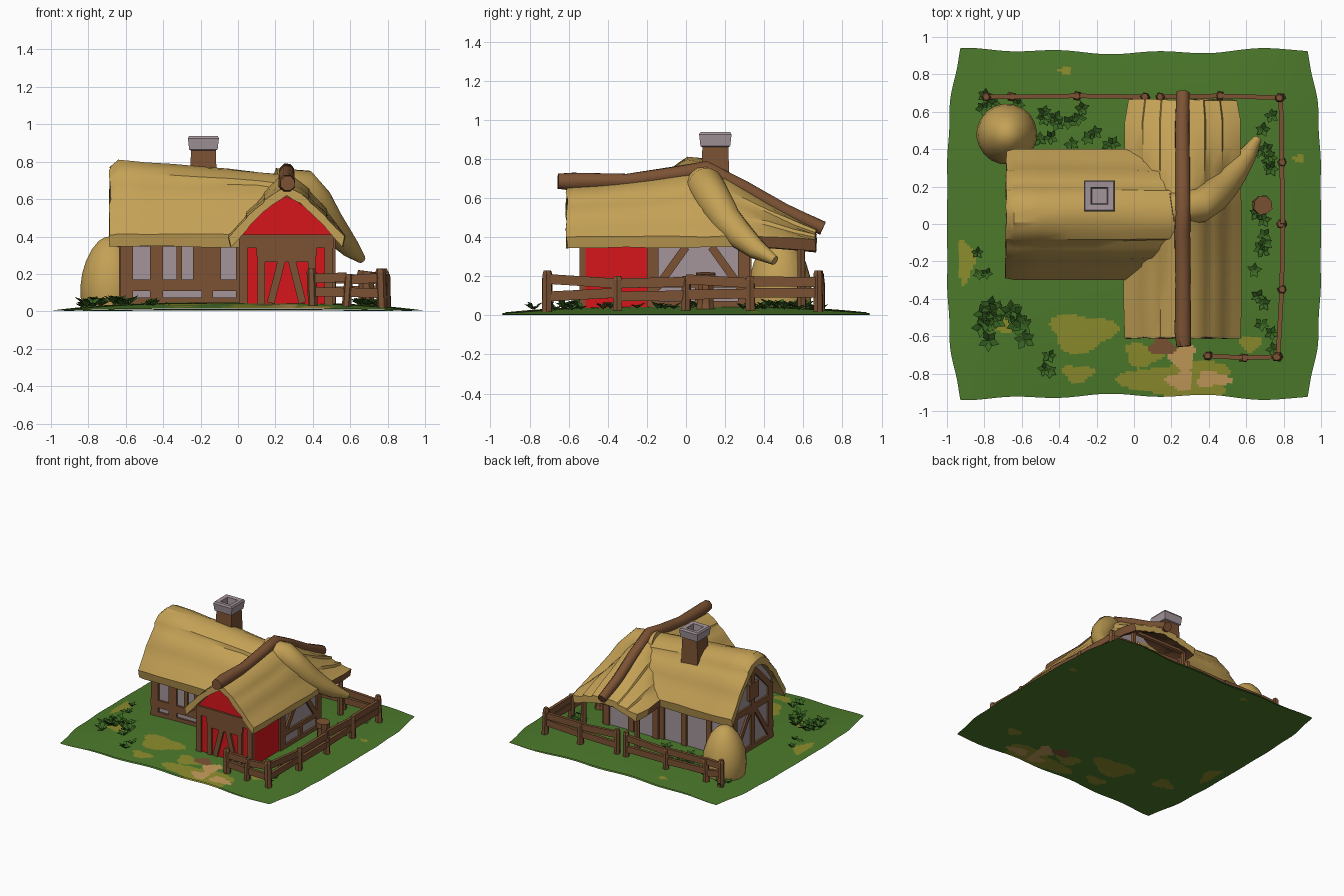
import bpy, bmesh, math, random
from mathutils import Vector, Matrix

if "Cube" in bpy.data.objects:
    bpy.data.objects.remove(bpy.data.objects["Cube"])

rng = random.Random(4)

def material(name, *c):
    m = bpy.data.materials.new(name)
    m.diffuse_color = (*c, 1)
    m.use_nodes = True
    m.node_tree.nodes["Principled BSDF"].inputs["Base Color"].default_value = m.diffuse_color
    return m

THATCH = material("straw", .55, .355, .092)
WOOD = material("wood", .20, .085, .034)
RED = material("red_paint", .68, .008, .011)
PLASTER = material("plaster", .37, .30, .325)
GRASS = material("grass", .072, .19, .024)
DRY = material("dry_grass", .26, .26, .026)
SAND = material("sand", .54, .32, .10)
LEAF = material("leaf", .04, .13, .016)

def finish(name, bm, *mats, smooth=None, normals=True, rule=None):
    if normals:
        bmesh.ops.recalc_face_normals(bm, faces=bm.faces)
    bm.normal_update()
    if rule:
        for f in bm.faces:
            f.material_index = int(rule(f))
    me = bpy.data.meshes.new(name)
    bm.to_mesh(me)
    bm.free()
    for m in mats:
        me.materials.append(m)
    ob = bpy.data.objects.new(name, me)
    bpy.context.collection.objects.link(ob)
    if smooth:
        bpy.ops.object.select_all(action='DESELECT')
        ob.select_set(True)
        bpy.context.view_layer.objects.active = ob
        bpy.ops.object.shade_smooth_by_angle(angle=math.radians(smooth))
    return ob

def skin(bm, rings):
    """Join closed rings of points into a capped solid."""
    vs = [[bm.verts.new(p) for p in r] for r in rings]
    n = len(vs[0])
    for a, b in zip(vs, vs[1:]):
        for i in range(n):
            bm.faces.new((a[i], a[(i + 1) % n], b[(i + 1) % n], b[i]))
    bm.faces.new(vs[0])
    bm.faces.new(vs[-1][::-1])

def tube(bm, pts, radii, n=8, wob=0.0):
    pts = [Vector(p) for p in pts]
    rings = []
    for i, p in enumerate(pts):
        t = (pts[min(i + 1, len(pts) - 1)] - pts[max(i - 1, 0)]).normalized()
        x = t.cross(Vector((1, 0, 0) if abs(t.z) > .9 else (0, 0, 1))).normalized()
        y = t.cross(x)
        rings.append([p + (x * math.cos(a) + y * math.sin(a)) * radii[i] * (1 + rng.uniform(-wob, wob))
                      for a in (math.tau * k / n + .4 for k in range(n))])
    skin(bm, rings)

def stick(bm, a, b, w, d, n):
    a, b, n = Vector(a), Vector(b), Vector(n)
    z = (b - a).normalized()
    r = Matrix((n, z.cross(n), z)).transposed().to_4x4()
    bmesh.ops.create_cube(bm, size=1, matrix=Matrix.Translation((a + b) / 2) @ r @ Matrix.Diagonal((d, w, (b - a).length, 1)))

def height(x, y):
    return .004 + .045 * max(0, 1 - abs(x) ** 3) * max(0, 1 - .75 * abs(y) ** 3)

# Ground: domed ragged sheet with coloured patches, and a flatter sheet closing it below
patches = [(-.28, -.58, .17, .10, 1), (-.3, -.8, .08, .045, 1), (-.9, -.2, .045, .11, 1), (.62, -.64, .06, .04, 1),
           (-.72, -.52, .08, .06, 1), (-.37, .82, .04, .02, 1), (.88, .35, .03, .02, 1), (.25, -.84, .29, .10, 1),
           (.05, -.7, .1, .06, 1), (.26, -.71, .07, .07, 2), (.25, -.84, .07, .05, 2), (.42, -.83, .09, .04, 2),
           (.15, -.655, .07, .045, 3)]
def patch(f):
    c, index = f.calc_center_median(), 0
    for px, py, rx, ry, m in patches:
        dx, dy = (c.x - px) / rx, (c.y - py) / ry
        if math.hypot(dx, dy) < 1 + .2 * math.sin(3 * math.atan2(dy, dx) + px * 20):
            index = m
    return index
for name, scale in (("ground", 1), ("ground_underside", .25)):
    bm = bmesh.new()
    bmesh.ops.create_grid(bm, x_segments=130, y_segments=130, size=1)
    for v in bm.verts:
        x, y = v.co.x, v.co.y
        X = x * (1 - .07 * abs(y) ** 4) - .012 * x ** 5 * math.sin(9 * y) ** 2 * abs(y)
        Y = y * (.915 + .035 * x * x * (1 - .5 * x ** 6) + .008 * math.sin(11 * x))
        v.co = (X, Y, height(x, y) * scale)
    if scale < 1:
        bmesh.ops.reverse_faces(bm, faces=bm.faces)
    finish(name, bm, GRASS, DRY, SAND, WOOD, smooth=60, normals=False, rule=patch)

# Roof section: rounded gable curve, shared by the roofs and the walls below them
def curve(u, ridge, eave, p):
    return eave + (ridge - eave) * (1 - abs(u) ** p)

def place(axis, along, across, z):
    return (along, across, z) if axis == 'x' else (across, along, z)

def thatch(name, axis, c, p, stations, layer, th=.06):
    half = [0, .12, .25, .38, .40, .52, .68, .70, .85, 1]      # jogs at .40 and .70 make straw layers
    us = [-u for u in half[:0:-1]] + half
    rings = []
    for s, ridge, eave, w in stations:
        lift = lambda u: layer * (min(1, abs(u) / .4) if abs(u) < .39 else
                                  (abs(u) - .4) / .3 if abs(u) < .69 else (abs(u) - .7) / .3)
        outer = [(u * w + c, curve(u, ridge, eave, p) + lift(u)) for u in us]
        inner = [(u * w * .96 + c, curve(u, ridge, eave, p) - th + .015) for u in us[::-1]]
        rings.append([place(axis, s + rng.uniform(-.006, .006), a, z + rng.uniform(-.005, .005))
                      for a, z in outer + inner])
    bm = bmesh.new()
    skin(bm, rings)
    # the underside over the open porch is boarded
    finish(name, bm, THATCH, WOOD, smooth=35,
           rule=lambda f: axis == 'y' and f.normal.z < -.2 and f.calc_center_median().y > .3)

def body(name, mat, axis, c, half, w, ridge, p, a, b):
    top = [(c + half * k / 4, curve(half * k / 4 / w, ridge, .39, p) - .045) for k in range(-4, 5)]
    ring = [(c - half, .022)] + top + [(c + half, .022)]
    bm = bmesh.new()
    skin(bm, [[place(axis, s, q, z) for q, z in ring] for s in (a, b)])
    finish(name, bm, mat)

# Walls
body("long_wing_walls", PLASTER, 'x', .05, .25, .35, .775, 1.7, -.62, .03)
body("cross_wing_walls", PLASTER, 'y', .26, .245, .31, .66, 1.35, -.18, .32)
body("red_barn_front", RED, 'y', .26, .245, .31, .66, 1.35, -.53, -.18)

# Roofs
thatch("long_wing_roof", 'x', .05, 1.7,
       [(-.685, .775, .39, .34), (-.64, .812, .39, .35), (-.5, .80, .39, .35), (-.35, .785, .39, .35),
        (-.2, .775, .39, .35), (-.05, .76, .39, .35), (.1, .745, .39, .34), (.24, .73, .39, .34)], .02)
thatch("cross_wing_roof", 'y', .26, 1.35,
       [(-.61, .66, .385, .31), (-.45, .67, .39, .315), (-.3, .685, .39, .315), (-.15, .705, .39, .315),
        (0, .735, .39, .315), (.1, .75, .39, .315), (.2, .71, .39, .31), (.3, .65, .39, .31),
        (.42, .575, .39, .31), (.55, .50, .38, .31), (.665, .44, .37, .29)], .014)
bm = bmesh.new()
tube(bm, [(.2, .08, .675), (.35, .1, .668), (.42, .145, .58), (.48, .205, .485), (.54, .28, .405), (.60, .36, .338), (.66, .455, .28)],
     [.09, .092, .09, .082, .07, .052, .024], 12, .03)
finish("drooping_roof_tail", bm, THATCH, smooth=50)
bm = bmesh.new()
tube(bm, [(.265, -.655, .685), (.26, -.58, .683), (.262, -.3, .685), (.258, -.05, .72), (.262, .1, .75), (.26, .3, .65), (.257, .5, .535), (.262, .7, .445)],
     [.042, .048, .042, .044, .042, .04, .04, .037], 8, .06)
finish("ridge_log", bm, WOOD, smooth=50)

# Timber framing: (start, end, width) in the plane of each wall
def timbers(name, to3d, normal, sticks, d=.03):
    bm = bmesh.new()
    for a, z1, b, z2, w in sticks:
        stick(bm, to3d(a, z1), to3d(b, z2), w, d, normal)
    finish(name, bm, WOOD)

front = lambda x, z: (x, -.2, z)
timbers("front_timbers", front, (0, -1, 0),
        [(-.63, .36, .02, .36, .025), (-.63, .14, .02, .14, .06), (-.63, .055, .02, .055, .04), (-.595, .03, -.595, .4, .065),
         (-.435, .03, -.435, .37, .07), (-.315, .15, -.315, .37, .03), (-.165, .03, -.165, .37, .06), (.005, .03, .005, .37, .03)])
timbers("front_window", front, (0, -1, 0), [(-.165, .17, -.165, .345, .15)], .04)
timbers("barn_front_timbers", lambda x, z: (x, -.53, z), (0, -1, 0),
        [(.028, .03, .028, .4, .045), (.485, .03, .485, .4, .045), (.01, .375, .51, .375, .07), (.1, .32, .42, .32, .05),
         (.125, .03, .125, .31, .04), (.395, .03, .395, .31, .04), (.13, .28, .39, .28, .035),
         (.235, .28, .175, .045, .04), (.285, .28, .345, .045, .04)])
timbers("right_timbers", lambda y, z: (.505, y, z), (1, 0, 0),
        [(-.17, .03, -.17, .4, .06), (.295, .03, .295, .4, .06), (-.2, .365, .32, .365, .03), (-.2, .055, .32, .055, .035),
         (-.15, .14, 0, .35, .04), (.28, .14, .13, .35, .04), (-.15, .16, .28, .16, .035), (.065, .05, .065, .16, .04)])
timbers("gable_timbers", lambda y, z: (-.62, y, z), (-1, 0, 0),
        [(-.175, .03, -.175, .48, .055), (.275, .03, .275, .48, .055), (-.2, .37, .3, .37, .05), (-.2, .055, .3, .055, .04),
         (.05, .03, .05, .72, .04), (-.16, .08, .02, .35, .035), (.26, .08, .08, .35, .035),
         (-.18, .46, .05, .69, .045), (.28, .46, .05, .69, .045)])
timbers("gable_window", lambda y, z: (-.62, y, z), (-1, 0, 0), [(.05, .44, .05, .57, .12)], .045)
timbers("back_timbers", lambda x, z: (x, .3, z), (0, 1, 0),
        [(-.63, .38, .02, .38, .04)] + [(x, .03, x, .4, .045) for x in (-.595, -.42, -.2, 0)])
timbers("porch_wall_timbers", lambda x, z: (x, .32, z), (0, 1, 0),
        [(.01, .38, .51, .38, .05)] + [(x, .03, x, .4, .05) for x in (.04, .26, .48)])

# Open back porch posts with a cross beam
bm = bmesh.new()
for x in (.02, .50):
    tube(bm, [(x, .59, .02), (x, .59, .39)], [.024, .02], 6, .1)
tube(bm, [(.0, .59, .365), (.52, .59, .365)], [.02, .02], 6)
finish("porch_posts", bm, WOOD)

# Chimney with a hollow stone cap
def square_ring(h, z):
    return [(-.185 + sx * h, .15 + sy * h, z) for sx, sy in ((-1, -1), (1, -1), (1, 1), (-1, 1))]
bm = bmesh.new()
skin(bm, [square_ring(.075, .6), square_ring(.066, .87)])
finish("chimney_shaft", bm, WOOD)
bm = bmesh.new()
skin(bm, [square_ring(h, z) for h, z in ((.065, .86), (.076, .865), (.083, .925), (.076, .938), (.045, .935), (.04, .875))])
finish("chimney_cap", bm, PLASTER)

# Haystack
bm = bmesh.new()
tube(bm, [(-.68, .48, z) for z in (.015, .06, .13, .2, .27, .33, .375, .395, .4)],
     [.15, .16, .163, .155, .133, .103, .066, .035, .01], 20, .008)
finish("haystack", bm, THATCH, smooth=60)

# Stump beside the right wall, with a fresh sawn top
bm = bmesh.new()
tube(bm, [(.685, .1, .02), (.685, .1, .06), (.685, .1, .17), (.685, .1, .175), (.69, .1, .215)], [.055, .045, .042, .055, .052], 8, .06)
finish("stump", bm, WOOD)

# Fence: runs of posts with two rails each
bm = bmesh.new()
runs = [[(-.79, .68), (-.66, .68), (-.3, .685), (.06, .68)], [(.14, .68), (.46, .685), (.785, .675)],
        [(.785, .675), (.79, .33), (.795, 0), (.79, -.35), (.77, -.71)], [(.77, -.71), (.58, -.715), (.4, -.705)]]
for run in runs:
    for i, (x, y) in enumerate(run):
        top = .23 if i in (0, len(run) - 1) else .2
        lean = rng.uniform(-.012, .012)
        tube(bm, [(x, y, 0.015), (x + lean, y, top - .02), (x + lean, y, top)], [.026, .025, .018], 6, .12)
    for (x1, y1), (x2, y2) in zip(run, run[1:]):
        n = Vector((y2 - y1, x1 - x2, 0)).normalized()
        for z in (.105, .175):
            stick(bm, (x1, y1, z + rng.uniform(-.012, .012)), (x2, y2, z + rng.uniform(-.012, .012)), .05, .024, n)
finish("fence", bm, WOOD)

# Leafy tufts: (x, y, spread x, spread y, count, leaf size)
bm = bmesh.new()
for cx, cy, sx, sy, count, size in [(-.7, -.53, .13, .1, 15, .07), (-.25, .52, .2, .1, 10, .05), (-.5, .55, .07, .1, 5, .05),
                                    (-.7, .67, .12, .06, 5, .05), (.68, .35, .06, .25, 9, .05), (.66, -.2, .06, .3, 9, .05),
                                    (.7, -.6, .05, .08, 3, .05), (-.48, -.74, .04, .05, 3, .05), (-.8, -.25, .06, .15, 3, .04)]:
    for _ in range(count):
        x, y = cx + rng.uniform(-sx, sx), cy + rng.uniform(-sy, sy)
        base = Vector((x, y, height(x, y)))
        spin = rng.uniform(0, 6)
        for k in range(5):
            a = spin + k * 1.257 + rng.uniform(-.3, .3)
            o, s = Vector((math.cos(a), math.sin(a), 0)), Vector((-math.sin(a), math.cos(a), 0))
            up = Vector((0, 0, size * rng.uniform(.3, .8)))
            bm.faces.new([bm.verts.new(p) for p in (base, base + o * size * .4 - s * size * .28 + up * .7,
                                                    base + o * size * .85 + up, base + o * size * .4 + s * size * .28 + up * .8)])
finish("leaf_tufts", bm, LEAF, normals=False)
